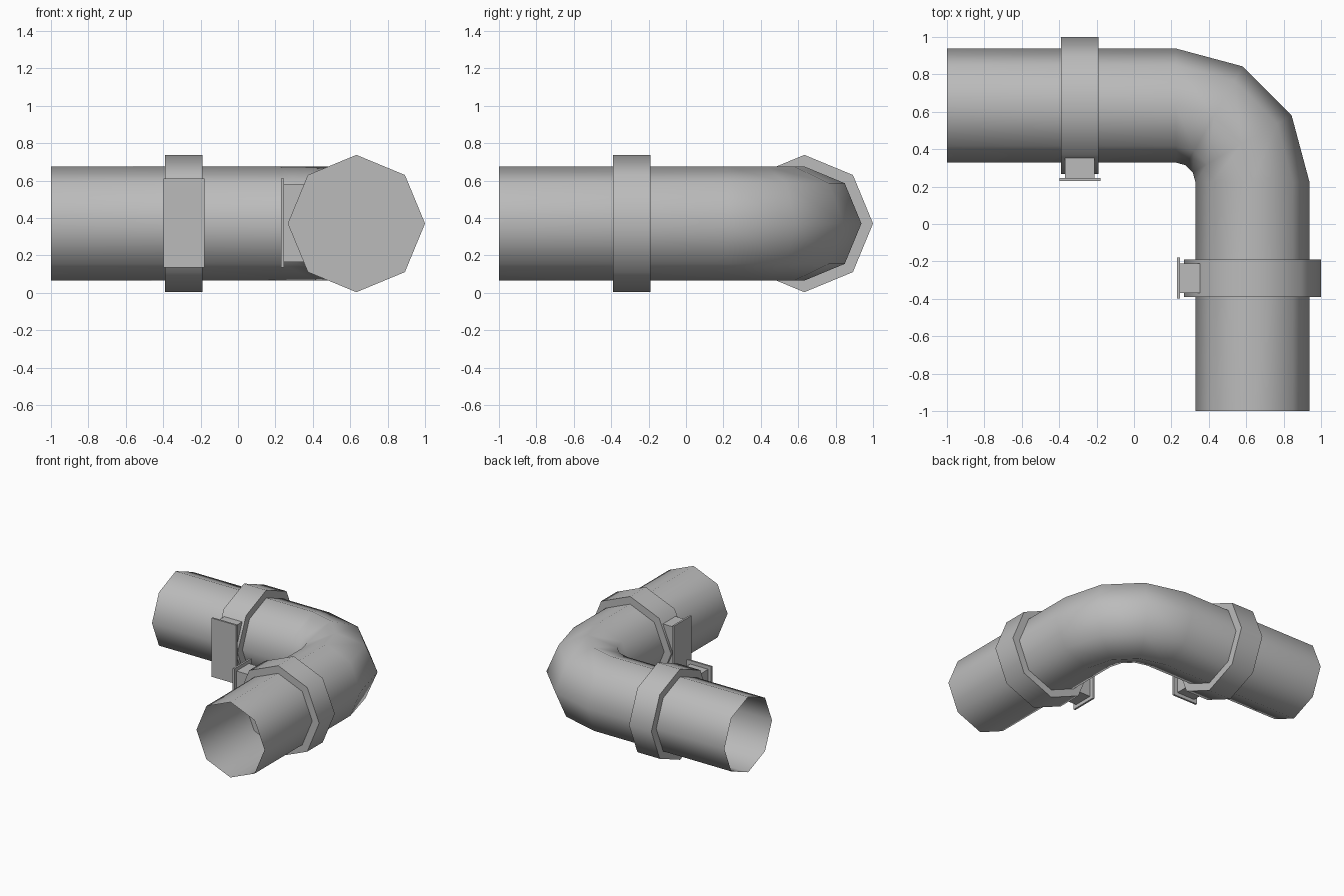
import bpy, bmesh, math
from mathutils import Vector, Matrix

cube = bpy.data.objects.get("Cube")
if cube:
    bpy.data.objects.remove(cube, do_unlink=True)

AXIS = 0.633        # offset of both pipe arms from the centre
HEIGHT = 0.37       # height of the pipe axis
SIDES = 8

steel = bpy.data.materials.new("grey_metal")
steel.use_nodes = True
steel.diffuse_color = (0.5, 0.5, 0.5, 1)
steel.node_tree.nodes["Principled BSDF"].inputs["Base Color"].default_value = (0.5, 0.5, 0.5, 1)


def finish(name, bm, smooth=True):
    mesh = bpy.data.meshes.new(name)
    bm.to_mesh(mesh)
    bm.free()
    mesh.materials.append(steel)
    obj = bpy.data.objects.new(name, mesh)
    bpy.context.collection.objects.link(obj)
    if smooth:
        bpy.ops.object.select_all(action="DESELECT")
        obj.select_set(True)
        bpy.context.view_layer.objects.active = obj
        bpy.ops.object.shade_smooth_by_angle(angle=math.radians(60))
    return obj


def ring(bm, centre, heading, radius):
    """Octagon of vertices across a horizontal heading."""
    side = Vector((-heading.y, heading.x, 0))
    up = Vector((0, 0, 1))
    turns = [math.tau * i / SIDES for i in range(SIDES)]
    return [bm.verts.new(centre + radius * (side * math.cos(a) + up * math.sin(a))) for a in turns]


def bridge(bm, a, b):
    for i in range(SIDES):
        j = (i + 1) % SIDES
        bm.faces.new((a[i], a[j], b[j], b[i]))


# Open thin-walled pipe with a three-segment elbow
BEND = 0.225
bm = bmesh.new()
rings = [ring(bm, Vector((-1, AXIS, HEIGHT)), Vector((1, 0, 0)), 0.305)]
for step in range(4):
    a = math.radians(30 * step)
    r = AXIS - BEND
    centre = Vector((BEND + r * math.sin(a), BEND + r * math.cos(a), HEIGHT))
    rings.append(ring(bm, centre, Vector((math.cos(a), -math.sin(a), 0)), 0.305))
rings.append(ring(bm, Vector((AXIS, -1, HEIGHT)), Vector((0, -1, 0)), 0.305))
for a, b in zip(rings, rings[1:]):
    bridge(bm, a, b)
bm.normal_update()
if min(bm.faces, key=lambda f: abs(f.normal.z - 1)).calc_center_median().z < HEIGHT:
    bmesh.ops.reverse_faces(bm, faces=bm.faces)
finish("elbow_pipe", bm)


def place(bm, swap):
    """Reflect a part across the diagonal for the second arm."""
    if swap:
        for v in bm.verts:
            v.co.x, v.co.y = v.co.y, v.co.x
    bmesh.ops.recalc_face_normals(bm, faces=bm.faces)


def box(name, low, high, swap):
    bm = bmesh.new()
    low, high = Vector(low), Vector(high)
    size = Matrix.Diagonal((*(high - low), 1))
    bmesh.ops.create_cube(bm, size=1, matrix=Matrix.Translation((low + high) / 2) @ size)
    place(bm, swap)
    finish(name, bm, smooth=False)


# Solid collar and mounting bracket on each arm
for arm, swap in (("back", False), ("front", True)):
    bm = bmesh.new()
    ends = [ring(bm, Vector((x, AXIS, HEIGHT)), Vector((1, 0, 0)), 0.367) for x in (-0.39, -0.19)]
    bridge(bm, *ends)
    for end in ends:
        bm.faces.new(end)
    place(bm, swap)
    finish(arm + "_collar", bm)
    box(arm + "_bracket_block", (-0.37, 0.24, 0.163), (-0.21, 0.36, 0.582), swap)
    box(arm + "_bracket_plate", (-0.397, 0.23, 0.135), (-0.178, 0.245, 0.61), swap)
